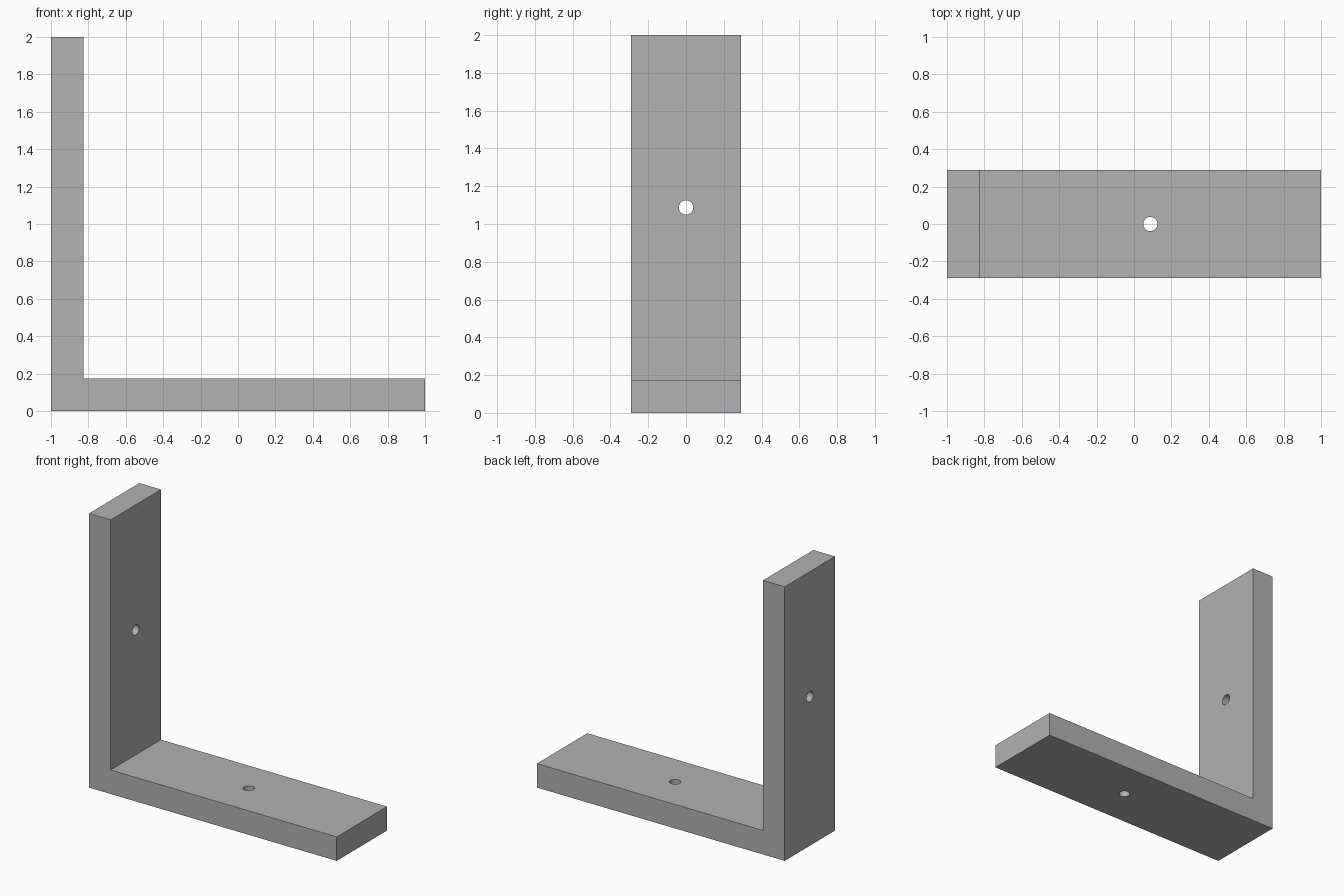
import bpy
import bmesh
import math

cube = bpy.data.objects.get("Cube")
if cube:
    bpy.data.objects.remove(cube, do_unlink=True)

THICK = 0.175
HALF_WIDTH = 0.29
HOLE_RADIUS = 0.038
HOLE_OFFSET = 1 + THICK / 2  # centre of each leg's inner face

# Grey metal
grey = bpy.data.materials.new("grey_metal")
grey.use_nodes = True
colour = (0.445, 0.445, 0.445, 1)
grey.diffuse_color = colour
grey.node_tree.nodes["Principled BSDF"].inputs["Base Color"].default_value = colour

# L-shaped profile extruded across the width
inner = THICK - 1
profile = [(-1, 0), (1, 0), (1, THICK), (inner, THICK), (inner, 2), (-1, 2)]
bm = bmesh.new()
face = bm.faces.new([bm.verts.new((x, -HALF_WIDTH, z)) for x, z in profile])
side = bmesh.ops.extrude_face_region(bm, geom=[face])
verts = [g for g in side["geom"] if isinstance(g, bmesh.types.BMVert)]
bmesh.ops.translate(bm, verts=verts, vec=(0, 2 * HALF_WIDTH, 0))
bmesh.ops.recalc_face_normals(bm, faces=bm.faces)
mesh = bpy.data.meshes.new("angle_bracket")
bm.to_mesh(mesh)
bm.free()
mesh.materials.append(grey)
bracket = bpy.data.objects.new("angle_bracket", mesh)
bpy.context.collection.objects.link(bracket)


def drill(name, location, rotation):
    """Cut a round through hole in the bracket."""
    bpy.ops.mesh.primitive_cylinder_add(
        vertices=48, radius=HOLE_RADIUS, depth=THICK * 2,
        location=location, rotation=rotation)
    cutter = bpy.context.object
    cutter.name = name
    cutter.hide_render = True
    cutter.data.materials.append(grey)
    mod = bracket.modifiers.new(name, 'BOOLEAN')
    mod.operation = 'DIFFERENCE'
    mod.solver = 'EXACT'
    mod.object = cutter
    bpy.context.view_layer.objects.active = bracket
    bpy.ops.object.modifier_apply(modifier=mod.name)
    bpy.data.objects.remove(cutter, do_unlink=True)


# One screw hole in each leg
drill("base_hole", (HOLE_OFFSET - 1, 0, THICK / 2), (0, 0, 0))
drill("upright_hole", (THICK / 2 - 1, 0, HOLE_OFFSET), (0, math.pi / 2, 0))

# Smooth hole walls, sharp outer edges
bpy.ops.object.select_all(action='DESELECT')
bracket.select_set(True)
bpy.context.view_layer.objects.active = bracket
bpy.ops.object.shade_smooth_by_angle(angle=math.radians(30))
